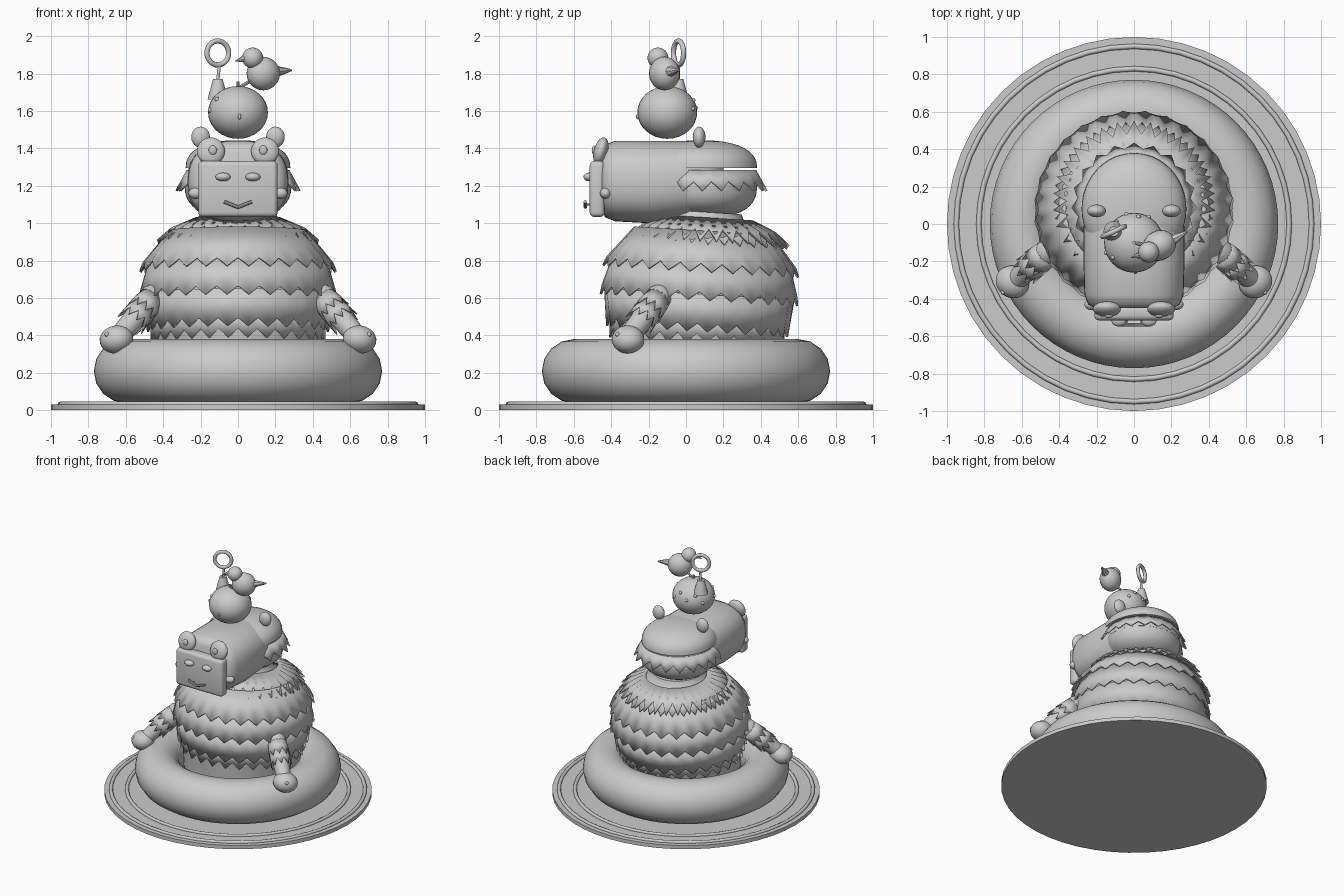
import bpy, bmesh, math
from math import sin, cos, pi, radians
from mathutils import Vector, Matrix

cube = bpy.data.objects.get("Cube")
if cube:
    bpy.data.objects.remove(cube, do_unlink=True)

grey = bpy.data.materials.new("plain grey")
grey.use_nodes = True
grey.diffuse_color = (0.6, 0.6, 0.6, 1)
grey.node_tree.nodes["Principled BSDF"].inputs["Base Color"].default_value = grey.diffuse_color


def finish(name, bm, matrix=None, angle=40):
    """Turn a bmesh into a smooth-shaded object with sharp creases."""
    bmesh.ops.recalc_face_normals(bm, faces=bm.faces)
    mesh = bpy.data.meshes.new(name)
    bm.to_mesh(mesh)
    bm.free()
    ob = bpy.data.objects.new(name, mesh)
    bpy.context.collection.objects.link(ob)
    mesh.materials.append(grey)
    if matrix:
        ob.matrix_world = matrix
    bpy.ops.object.select_all(action='DESELECT')
    ob.select_set(True)
    bpy.context.view_layer.objects.active = ob
    bpy.ops.object.shade_smooth_by_angle(angle=radians(angle))
    return ob


def loft(name, rings, caps=True, closed=True, matrix=None, loop=False, angle=40):
    """Skin a series of equal-length rings of points."""
    bm = bmesh.new()
    rows = [[bm.verts.new(p) for p in ring] for ring in rings]
    pairs = list(zip(rows, rows[1:])) + ([(rows[-1], rows[0])] if loop else [])
    for a, b in pairs:
        n = len(a)
        for i in range(n if closed else n - 1):
            j = (i + 1) % n
            bm.faces.new((a[i], a[j], b[j], b[i]))
    if caps:
        bm.faces.new(rows[0])
        bm.faces.new(rows[-1])
    return finish(name, bm, matrix, angle)


def circle(r, z, n=48, y=0):
    return [(r * cos(2 * pi * i / n), y + r * sin(2 * pi * i / n), z) for i in range(n)]


def torus(name, major, minor, matrix, n=48, m=12):
    rings = [circle(major + minor * cos(2 * pi * k / m), minor * sin(2 * pi * k / m), n) for k in range(m)]
    return loft(name, rings, caps=False, matrix=matrix, loop=True, angle=60)


def ball(name, pos, size, rot=(0, 0, 0), seg=24):
    bm = bmesh.new()
    bmesh.ops.create_uvsphere(bm, u_segments=seg, v_segments=seg // 2, radius=1)
    turn = Matrix.LocRotScale(Vector(pos), None, None)
    for axis, deg in zip("XYZ", rot):
        turn = turn @ Matrix.Rotation(radians(deg), 4, axis)
    return finish(name, bm, turn @ Matrix.Diagonal((*size, 1)), 60)


def aim(start, end):
    """Frame at start whose z axis points to end."""
    d = Vector(end) - Vector(start)
    return Matrix.Translation(start) @ d.to_track_quat('Z', 'Y').to_matrix().to_4x4(), d.length


def rod(name, start, end, r0, r1, n=16):
    m, length = aim(start, end)
    return loft(name, [circle(r0, 0, n), circle(r1, length, n)], matrix=m)


def fringe(name, teeth, top, valley, tip, matrix=None, arc=(0, 360), thick=0.012):
    """Band with a zigzag hem; top, valley and tip are (radius, height)."""
    a0, a1 = map(radians, arc)
    full = arc[1] - arc[0] == 360
    count = teeth * 2 + (0 if full else 1)
    upper, lower = [], []
    for i in range(count):
        a = a0 + (a1 - a0) * i / (teeth * 2)
        r, z = tip if i % 2 else valley
        upper.append((top[0] * cos(a), top[0] * sin(a), top[1]))
        lower.append((r * cos(a), r * sin(a), z))
    ob = loft(name, [upper, lower], caps=False, closed=full, matrix=matrix, angle=30)
    mod = ob.modifiers.new("thickness", 'SOLIDIFY')
    mod.thickness = thick
    return ob


at = Matrix.Translation

# Dish with two raised beads
loft("dish", [circle(1, 0), circle(1, 0.03)])
torus("dish_outer_bead", 0.95, 0.014, at((0, 0, 0.032)), m=8)
torus("dish_inner_bead", 0.83, 0.014, at((0, 0, 0.032)), m=8)

# Swim ring
torus("swim_ring", 0.6, 0.171, at((0, 0, 0.209)), 64, 16)

# Body core under layered skirts, leaning back slightly
lean = at((0, 0.07, 0.6)) @ Matrix.Rotation(radians(-3.5), 4, 'X') @ at((0, 0, -0.6))
core = [(0.42, 0.06), (0.45, 0.4), (0.49, 0.6), (0.46, 0.78), (0.36, 0.93), (0.22, 1.01), (0.2, 1.06)]
loft("body", [circle(r, z) for r, z in core], matrix=lean, angle=60)
tiers = [((0.47, 0.5), (0.465, 0.41), (0.47, 0.36)),
         ((0.51, 0.62), (0.485, 0.465), (0.49, 0.42)),
         ((0.48, 0.79), (0.525, 0.635), (0.535, 0.59)),
         ((0.37, 0.96), (0.51, 0.79), (0.53, 0.745))]
for i, tier in enumerate(tiers):
    fringe(f"skirt_layer_{i + 1}", 28, *tier, matrix=lean)
fringe("collar", 30, (0.23, 1.03), (0.36, 0.975), (0.435, 0.91), at((0, 0.03, 0)) @ lean)
fringe("collar_underlayer", 30, (0.3, 0.99), (0.38, 0.94), (0.43, 0.895),
       at((0, 0.03, 0)) @ lean @ Matrix.Rotation(pi / 30, 4, 'Z'))


# Long head with rounded cross-section, running front to back
def section(y, w, lo, hi, n=40, e=0.8):
    pts = []
    for i in range(n):
        c, s = cos(2 * pi * i / n), sin(2 * pi * i / n)
        pts.append((w * math.copysign(abs(c) ** e, c), y,
                    (lo + hi) / 2 + (hi - lo) / 2 * math.copysign(abs(s) ** e, s)))
    return pts


stations = [(-0.45, 0.21, 1.06, 1.38), (-0.43, 0.245, 1.03, 1.42), (-0.38, 0.265, 1.01, 1.44),
            (-0.2, 0.27, 1.0, 1.44), (0, 0.27, 1.02, 1.44), (0.1, 0.24, 1.05, 1.42), (0.2, 0.16, 1.1, 1.36)]
loft("long_head", [section(*s) for s in stations], angle=60)


# Back mouth: dome over bowl with a narrow slot
def bowl(name, z, height, rx, ry, y, e):
    rings = []
    for k in range(11):
        t = pi / 2 * k / 10 * 0.97
        rings.append([(px * rx, y + py * ry, z + height * sin(t) ** e)
                      for px, py, _ in circle(cos(t) ** e, 0)])
    loft(name, rings, angle=60)


bowl("upper_jaw", 1.295, 0.148, 0.28, 0.30, 0.08, 0.85)
bowl("lower_jaw", 1.2, -0.17, 0.285, 0.27, 0.11, 0.8)
loft("jaw_middle", [[(x * 1.0, y * 0.95 + 0.11, z) for x, y, z in circle(r, h)]
                    for r, h in ((0.285, 1.19), (0.27, 1.285))])
fringe("jaw_fringe", 13, (0.275, 1.285), (0.305, 1.225), (0.335, 1.175), at((0, 0.1, 0)), (-30, 210))
for s, side in ((1, "left"), (-1, "right")):
    ball(f"{side}_top_eye", (0.2 * s, 0.07, 1.46), (0.05, 0.034, 0.056))

# Square face plate
bm = bmesh.new()
bmesh.ops.create_cube(bm, size=1, matrix=at((0, -0.475, 1.183)) @ Matrix.Diagonal((0.425, 0.08, 0.3, 1)))
bmesh.ops.bevel(bm, geom=bm.edges[:], offset=0.025, segments=3, profile=0.5, affect='EDGES')
finish("face_plate", bm)
for s, side in ((1, "left"), (-1, "right")):
    ball(f"{side}_face_eye", (0.08 * s, -0.518, 1.247), (0.04, 0.03, 0.023))
    ball(f"{side}_ear", (0.145 * s, -0.455, 1.385), (0.075, 0.038, 0.075), (-15, 20 * s, 0))
    ball(f"{side}_inner_ear", (0.135 * s, -0.492, 1.39), (0.022, 0.012, 0.025))
    ball(f"{side}_cheek_knob", (0.225 * s, -0.43, 1.16), (0.04, 0.03, 0.03))
    rod(f"{side}_mouth_stroke", (0.075 * s, -0.538, 1.115), (0, -0.538, 1.085), 0.009, 0.009, 8)
    rod(f"{side}_mouth_root", (0.04 * s, -0.5, 1.1), (0.04 * s, -0.538, 1.1), 0.005, 0.005, 8)

# Arms with zigzag cuffs and little animal-head hands
for s, side in ((1, "left"), (-1, "right")):
    shoulder, wrist = Vector((0.45 * s, -0.14, 0.61)), Vector((0.63 * s, -0.3, 0.4))
    frame, length = aim(shoulder, wrist)
    profile = [(0.02, -0.06), (0.05, -0.045), (0.07, 0), (0.07, 0.1), (0.06, 0.2), (0.055, length)]
    loft(f"{side}_arm", [circle(r, z, 24) for r, z in profile], matrix=frame, angle=60)
    for k, z in enumerate((0.02, 0.1)):
        fringe(f"{side}_cuff_{k + 1}", 9, (0.07, z), (0.077, z + 0.07), (0.082, z + 0.125), frame, thick=0.006)
    ball(f"{side}_hand", (0.65 * s, -0.31, 0.378), (0.093, 0.085, 0.075), (0, 10 * s, 35 * s))
    for k, (dx, dy) in enumerate(((0.05, -0.055), (-0.045, -0.055))):
        ball(f"{side}_hand_eye_{k + 1}", ((0.65 + dx) * s, -0.31 + dy, 0.405), (0.013, 0.013, 0.013), seg=12)

# Round ornament head with nose and spots
ball("ornament", (0, -0.1, 1.592), (0.16, 0.16, 0.141), seg=32)
ball("ornament_nose", (0.008, -0.258, 1.57), (0.009, 0.009, 0.016), seg=8)
for i, (az, el) in enumerate(((215, 30), (200, 5), (130, 25), (105, 10), (80, 28), (60, 8), (150, 0))):
    a, e = radians(az), radians(el)
    ball(f"ornament_spot_{i + 1}", (0.158 * cos(a) * cos(e), -0.1 + 0.158 * sin(a) * cos(e), 1.592 + 0.14 * sin(e)),
         (0.013, 0.013, 0.013), seg=12)

# Hanger cap, stem and loop
rod("hanger_cap", (-0.108, -0.04, 1.66), (-0.108, -0.04, 1.77), 0.055, 0.026, 20)
rod("hanger_stem", (-0.108, -0.04, 1.76), (-0.1, -0.04, 1.845), 0.009, 0.009, 10)
torus("hanger_loop", 0.064, 0.014, at((-0.108, -0.04, 1.91)) @ Matrix.Rotation(radians(25), 4, 'Z')
      @ Matrix.Rotation(pi / 2, 4, 'X'), 32, 10)

# Perched bird
ball("bird_body", (0.135, -0.115, 1.8), (0.092, 0.08, 0.09), (0, 0, 28))
ball("bird_head", (0.078, -0.15, 1.883), (0.056, 0.056, 0.056))
rod("bird_beak", (0.035, -0.165, 1.88), (-0.015, -0.18, 1.866), 0.02, 0.002, 8)
rod("bird_tail", (0.195, -0.09, 1.81), (0.285, -0.04, 1.818), 0.034, 0.006, 8)
rod("bird_perch", (0, -0.1, 1.72), (0.09, -0.12, 1.775), 0.009, 0.009, 8)
rod("bird_post", (0, -0.1, 1.7), (0, -0.1, 1.757), 0.009, 0.009, 8)
